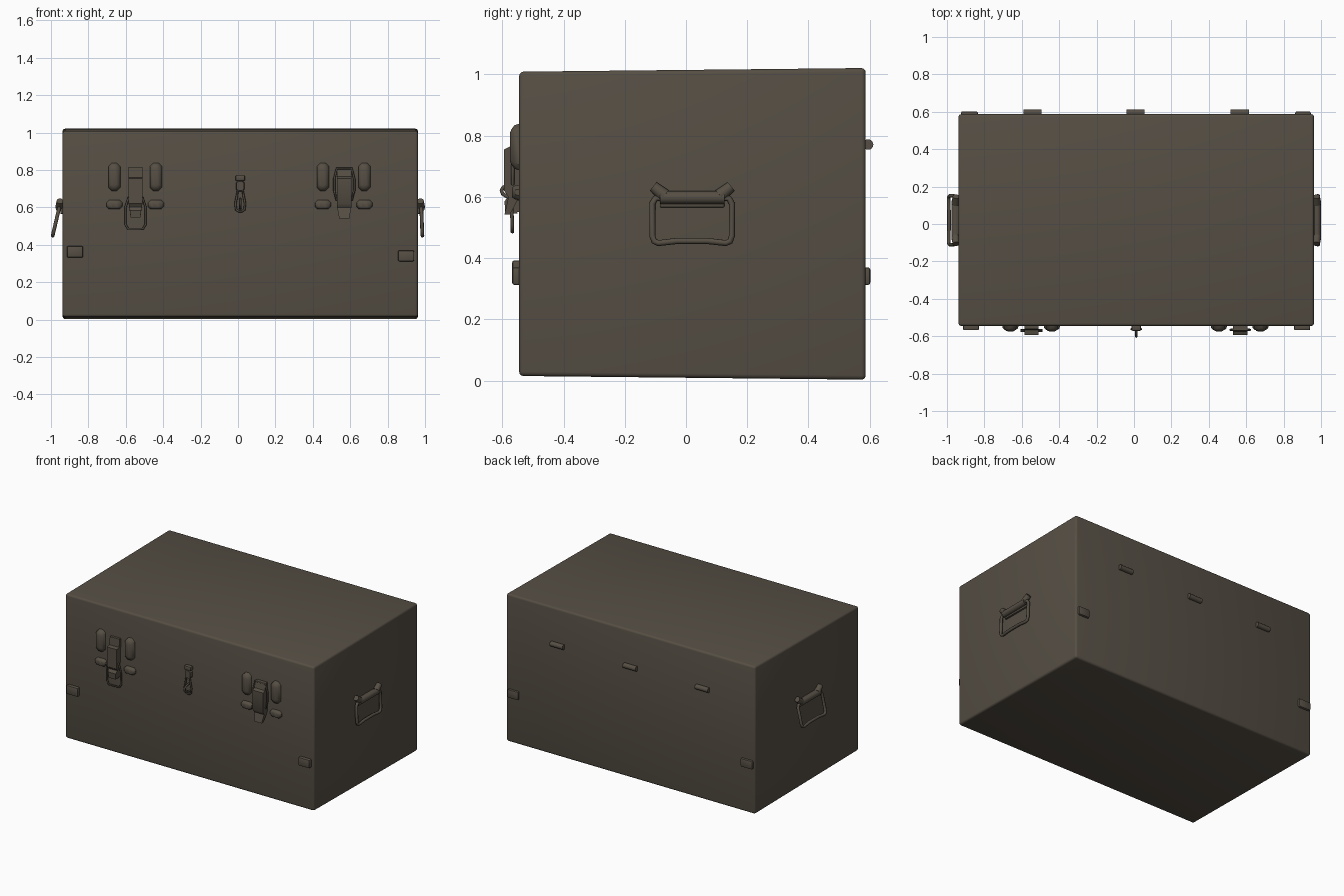
import bpy, bmesh, math
from mathutils import Vector

if "Cube" in bpy.data.objects:
    bpy.data.objects.remove(bpy.data.objects["Cube"])

def material(name, rgb):
    m = bpy.data.materials.new(name)
    m.diffuse_color = (*rgb, 1)
    m.use_nodes = True
    m.node_tree.nodes["Principled BSDF"].inputs["Base Color"].default_value = m.diffuse_color
    return m

PAINT = material("olive brown paint", (0.092, 0.077, 0.058))
FRONT, BACK, LEFT, RIGHT, CX, CY = -0.545, 0.587, -0.938, 0.962, 0.012, 0.02

def finish(ob, angle=35):
    ob.data.materials.clear()
    ob.data.materials.append(PAINT)
    bpy.ops.object.select_all(action='DESELECT')
    ob.select_set(True)
    bpy.context.view_layer.objects.active = ob
    bpy.ops.object.shade_smooth_by_angle(angle=math.radians(angle))
    return ob

def from_bm(name, bm, angle=35):
    bmesh.ops.recalc_face_normals(bm, faces=bm.faces)
    me = bpy.data.meshes.new(name)
    bm.to_mesh(me)
    bm.free()
    ob = bpy.data.objects.new(name, me)
    bpy.context.collection.objects.link(ob)
    return finish(ob, angle)

def box(name, lo, hi, bevel=0.004, segs=2, taper=0):
    bm = bmesh.new()
    bmesh.ops.create_cube(bm, size=1)
    for v in bm.verts:
        v.co = Vector([(a + b) / 2 + c * (b - a) for a, b, c in zip(lo, hi, v.co)])
        v.co.z += taper * (1 if v.co.z > (lo[2] + hi[2]) / 2 else -1) * (1 if v.co.y > 0 else -1)
    if bevel:
        bmesh.ops.bevel(bm, geom=bm.edges[:], offset=bevel, segments=segs, profile=0.5, affect='EDGES')
    return from_bm(name, bm)

def cone(name, a, b, r1, r2, segs=16):
    a, b = Vector(a), Vector(b)
    bm = bmesh.new()
    bmesh.ops.create_cone(bm, cap_ends=True, segments=segs, radius1=r1, radius2=r2, depth=(b - a).length)
    q = (b - a).to_track_quat('Z', 'Y')
    for v in bm.verts:
        v.co = q @ v.co + (a + b) / 2
    return from_bm(name, bm)

def wire(name, pts, r, cyclic=False):
    cu = bpy.data.curves.new(name, 'CURVE')
    cu.dimensions = '3D'
    cu.bevel_depth, cu.bevel_resolution, cu.use_fill_caps = r, 2, True
    sp = cu.splines.new('POLY')
    sp.points.add(len(pts) - 1)
    for p, co in zip(sp.points, pts):
        p.co = (*co, 1)
    sp.use_cyclic_u = cyclic
    ob = bpy.data.objects.new(name, cu)
    bpy.context.collection.objects.link(ob)
    bpy.ops.object.select_all(action='DESELECT')
    ob.select_set(True)
    bpy.context.view_layer.objects.active = ob
    bpy.ops.object.convert(target='MESH')
    return finish(bpy.context.view_layer.objects.active, 50)

def loft_xz(name, layers):
    # stack of outlines in x,z at successive y depths
    bm = bmesh.new()
    rings = [[bm.verts.new((x, y, z)) for x, z in pts] for y, pts in layers]
    n = len(rings[0])
    for a, b in zip(rings, rings[1:]):
        for i in range(n):
            bm.faces.new((a[i], a[(i + 1) % n], b[(i + 1) % n], b[i]))
    bm.faces.new(rings[0])
    bm.faces.new(rings[-1])
    return from_bm(name, bm, 40)

def octagon(cx, cz, hw, hh, c):
    return [(cx + x, cz + z) for x, z in (
        (hw - c, -hh), (hw, c - hh), (hw, hh - c), (hw - c, hh),
        (c - hw, hh), (-hw, hh - c), (-hw, c - hh), (c - hw, -hh))]

def pad(name, cx, cz, hw, hh, depth):
    c = min(hw, hh) * 0.6
    loft_xz(name, [(FRONT + 0.005, octagon(cx, cz, hw, hh, c)),
                   (FRONT - depth * 0.5, octagon(cx, cz, hw * 0.93, hh * 0.93, c * 0.93)),
                   (FRONT - depth * 0.85, octagon(cx, cz, hw * 0.7, hh * 0.75, c * 0.7)),
                   (FRONT - depth, octagon(cx, cz, hw * 0.35, hh * 0.6, c * 0.35))])

def strap(name, cx, profile):
    # side profile (half width, y, z) swept across the width of the latch
    bm = bmesh.new()
    sides = [[bm.verts.new((cx + s * w, y, z)) for w, y, z in profile] for s in (-1, 1)]
    n = len(profile)
    for i in range(n):
        j = (i + 1) % n
        bm.faces.new((sides[0][i], sides[0][j], sides[1][j], sides[1][i]))
    for s in sides:
        bm.faces.new(s)
    from_bm(name, bm)

# Chest body
box("chest_body", (LEFT, FRONT, 0.009), (RIGHT, BACK, 1.015), 0.014, 3, taper=0.006)

# Latch pads on the front
for side, cx in (("left", -0.55), ("right", 0.565)):
    for s in (-1, 1):
        pad(f"{side}_tall_pad", cx + s * 0.111, 0.763, 0.033, 0.077, 0.03)
        pad(f"{side}_small_pad", cx + s * 0.111, 0.615, 0.044, 0.025, 0.024)

# Left latch: open, wire loop hangs below
c = -0.548
strap("left_latch_plate", c, [(0.037, FRONT + .005, 0.815), (0.037, -0.562, 0.815), (0.037, -0.566, 0.76),
                              (0.037, -0.593, 0.755), (0.037, -0.593, 0.62), (0.033, -0.578, 0.60),
                              (0.027, -0.568, 0.55), (0.027, FRONT + .005, 0.55)])
strap("left_latch_hook", c, [(0.036, -0.57, 0.62), (0.03, -0.593, 0.585), (0.026, -0.59, 0.545), (0.026, -0.55, 0.545)])
wire("left_latch_wire", [(c + x, y, z) for x, y, z in (
    (-.038, -.572, .65), (.038, -.572, .65), (.054, -.572, .60), (.054, -.567, .51), (.04, -.567, .486),
    (-.04, -.567, .486), (-.054, -.567, .51), (-.054, -.572, .60))], 0.006, True)

# Right latch: closed, wire loop around the top
c = 0.568
strap("right_latch_plate", c, [(0.04, FRONT + .005, 0.812), (0.04, -0.565, 0.812), (0.04, -0.575, 0.765),
                               (0.04, -0.594, 0.755), (0.04, -0.594, 0.62), (0.038, -0.58, 0.60),
                               (0.027, -0.593, 0.542), (0.027, -0.575, 0.542), (0.037, FRONT + .005, 0.61)])
wire("right_latch_wire", [(c + x, -.566, z) for x, z in (
    (-.042, .642), (.042, .642), (.053, .69), (.053, .755), (.04, .808),
    (-.04, .808), (-.053, .755), (-.053, .69))], 0.006, True)

# Centre hasp with its staple
wire("hasp_loop", [(CX + x, -0.562, z) for x, z in (
    (-.012, .70), (.012, .70), (.018, .66), (.026, .62), (.022, .588), (.01, .58),
    (-.01, .58), (-.022, .588), (-.026, .62), (-.018, .66))], 0.006, True)
loft_xz("hasp_knuckle", [(FRONT + .005, octagon(CX, .715, .024, .03, .012)),
                         (-0.568, octagon(CX, .715, .02, .025, .01))])
box("hasp_hinge", (CX - .026, -0.572, .742), (CX + .026, FRONT + .005, .772), 0.008)
wire("hasp_staple", [(CX, FRONT - 0.058 * math.sin(math.pi * i / 8), .62 + .026 * math.cos(math.pi * i / 8))
                     for i in range(9)], 0.006)

# Corner clips on front and back
for x0, x1, z0, z1 in ((-0.915, -0.828, 0.332, 0.393), (0.855, 0.942, 0.312, 0.37)):
    box("front_corner_clip", (x0, -0.568, z0), (x1, FRONT + .01, z1), 0.008)
for x0, x1 in ((-0.925, -0.835), (0.862, 0.945)):
    box("back_corner_clip", (x0, BACK - .01, 0.312), (x1, 0.602, 0.37), 0.008)

# Hinge barrels on the back
for x in (-0.543, 0.008, 0.565):
    cone("hinge_barrel", (x - .049, 0.595, .771), (x + .049, 0.595, .771), 0.017, 0.017)

# Side handles; lean is how far the bottom of the loop swings outward
for side, s, wall, lean in (("left", -1, LEFT, 0.035), ("right", 1, RIGHT, 0.006)):
    px, pz = wall + s * 0.016, 0.598
    cone(f"{side}_handle_barrel", (px, CY - .105, pz), (px, CY + .105, pz), 0.021, 0.021)
    box(f"{side}_handle_plate", (min(wall - s * .01, wall + s * .012), CY - .105, .566),
        (max(wall - s * .01, wall + s * .012), CY + .105, .615), 0.003)
    for e in (-1, 1):
        cone(f"{side}_handle_ear", (px, CY + e * .09, pz + .006), (px - s * .002, CY + e * .127, pz + .036), 0.022, 0.018)
    loop = [(-.09, 0), (-.12, -.003), (-.13, -.02), (-.13, -.125), (-.124, -.143), (-.11, -.149), (-.05, -.142),
            (.05, -.142), (.11, -.149), (.124, -.143), (.13, -.125), (.13, -.02), (.12, -.003), (.09, 0)]
    wire(f"{side}_handle_loop", [(px + s * (.002 - lean * z / .15), CY + y, pz + z) for y, z in loop], 0.010)
